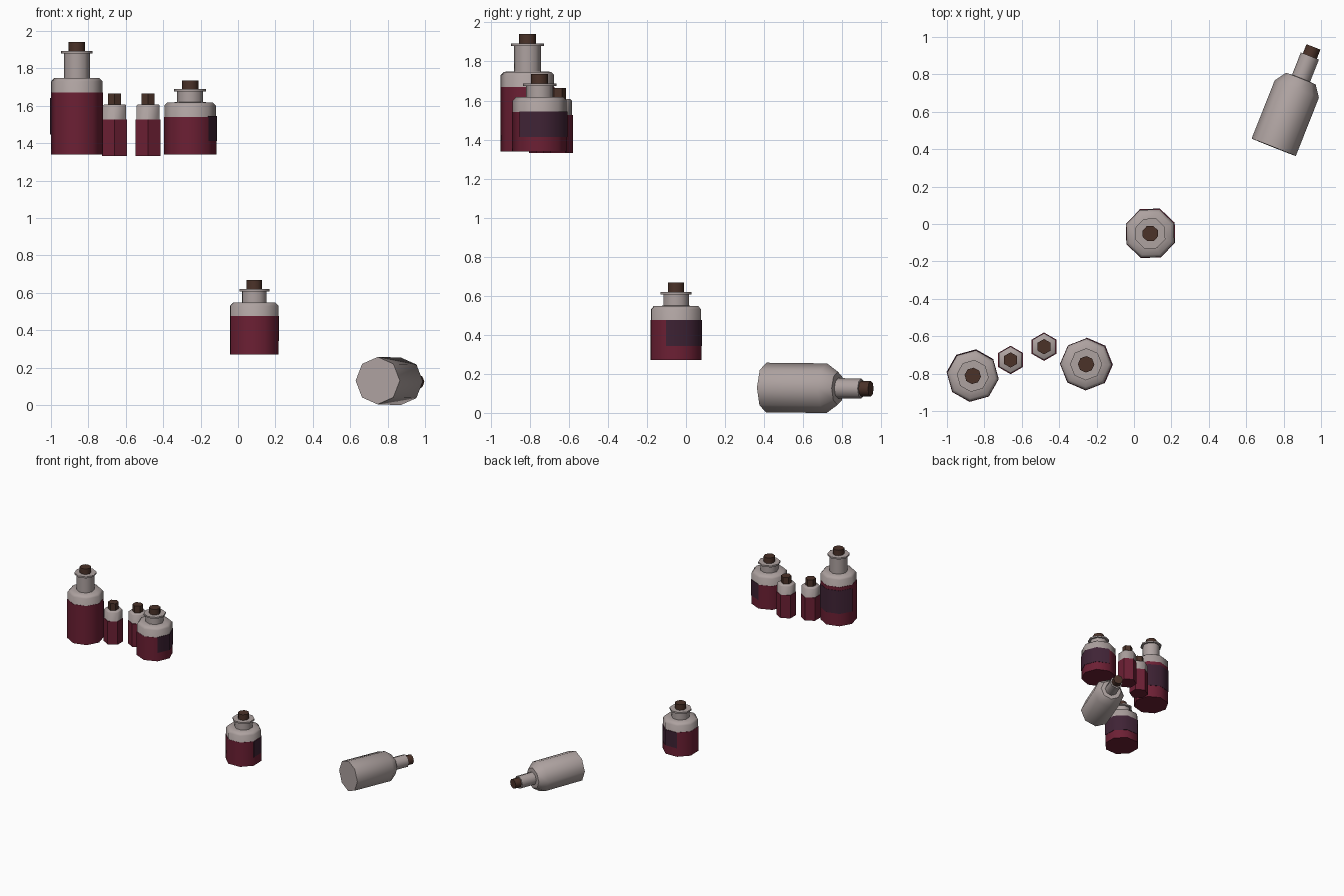
import bpy, bmesh, math
from mathutils import Matrix, Vector

if "Cube" in bpy.data.objects:
    bpy.data.objects.remove(bpy.data.objects["Cube"])


def material(name, rgb):
    m = bpy.data.materials.new(name)
    m.diffuse_color = (*rgb, 1)
    m.use_nodes = True
    m.node_tree.nodes["Principled BSDF"].inputs["Base Color"].default_value = m.diffuse_color
    return m


GLASS = material("pale glass", (0.42, 0.36, 0.35))
LIQUID = material("dark red liquid", (0.15, 0.014, 0.034))
LABEL = material("purple label", (0.05, 0.017, 0.036))
CORK = material("brown cork", (0.07, 0.032, 0.022))


def finish(bm, name, mat, matrix):
    bmesh.ops.recalc_face_normals(bm, faces=bm.faces)
    me = bpy.data.meshes.new(name)
    bm.to_mesh(me)
    bm.free()
    me.materials.append(mat)
    ob = bpy.data.objects.new(name, me)
    bpy.context.collection.objects.link(ob)
    ob.matrix_world = matrix
    # octagon sides are smooth, hexagon sides and rims stay sharp
    bpy.ops.object.select_all(action='DESELECT')
    ob.select_set(True)
    bpy.context.view_layer.objects.active = ob
    bpy.ops.object.shade_smooth_by_angle(angle=math.radians(50))
    return ob


def lathe(name, mat, profile, n, matrix):
    """Capped n-sided turned solid from (radius, height) points."""
    bm = bmesh.new()
    rings = [[bm.verts.new((r * math.cos(2 * math.pi * i / n),
                            r * math.sin(2 * math.pi * i / n), z))
              for i in range(n)] for r, z in profile]
    for a, b in zip(rings, rings[1:]):
        for i in range(n):
            j = (i + 1) % n
            bm.faces.new((a[i], a[j], b[j], b[i]))
    bm.faces.new(rings[0][::-1])
    bm.faces.new(rings[-1])
    return finish(bm, name, mat, matrix)


def label(name, r, z0, z1, first, matrix):
    """Thin plate wrapped round three of the eight sides."""
    bm = bmesh.new()
    layers = []
    for rr in (r, r + 0.004):
        for z in (z0, z1):
            layers.append([bm.verts.new((rr * math.cos(math.pi / 4 * (first + i)),
                                         rr * math.sin(math.pi / 4 * (first + i)), z))
                           for i in range(4)])
    loop = [layers[0], layers[1], layers[3], layers[2]]
    for k in range(4):
        a, b = loop[k], loop[(k + 1) % 4]
        for i in range(3):
            bm.faces.new((a[i], a[i + 1], b[i + 1], b[i]))
    for i in (0, 3):
        bm.faces.new([l[i] for l in loop])
    return finish(bm, name, LABEL, matrix)


def place(x, y, z, deg):
    return Matrix.Translation((x, y, z)) @ Matrix.Rotation(math.radians(deg), 4, 'Z')


# Round bottles: position, rotation, liquid, side, neck top, cork top, first label side
round_bottles = [
    ("tall_bottle", (-0.862, -0.812, 1.34), -7, 0.33, 0.39, 0.54, 0.60, 1),
    ("shelf_bottle", (-0.256, -0.75, 1.34), -1, 0.20, 0.26, 0.335, 0.395, -1),
    ("middle_bottle", (0.087, -0.051, 0.27), -22.5 + 1.5, 0.205, 0.26, 0.337, 0.397, 0),
]
for name, pos, rot, liq, side, neck, top, first in round_bottles:
    m = place(*pos, rot)
    body = side + 0.017
    lathe(name + "_glass", GLASS,
          [(0.125, 0.004), (0.138, 0.01), (0.138, side), (0.122, body), (0.07, body + 0.002),
           (0.07, neck), (0.086, neck), (0.086, neck + 0.013), (0.06, neck + 0.013)], 8, m)
    lathe(name + "_liquid", LIQUID, [(0.14, 0), (0.14, liq)], 8, m)
    lathe(name + "_cork", CORK, [(0.044, neck), (0.044, top)], 8, m)
    label(name + "_label", 0.139, 0.26 * body, 0.74 * body, first, m)

# Small six-sided vials
for name, x, y in (("left_vial", -0.66, -0.727), ("right_vial", -0.481, -0.656)):
    m = place(x, y, 1.332, 30)
    lathe(name + "_glass", GLASS,
          [(0.072, 0.004), (0.072, 0.268), (0.064, 0.275)], 6, m)
    lathe(name + "_liquid", LIQUID, [(0.076, 0), (0.076, 0.195)], 6, m)
    lathe(name + "_cork", CORK, [(0.041, 0.27), (0.041, 0.332)], 6, m)

# Empty bottle lying on its side, neck towards the back
axis = Vector((0.21, 0.53, -0.006)).normalized()
side_dir = Vector((0, 0, 1)).cross(axis).normalized()
up = axis.cross(side_dir)
m = Matrix((side_dir, up, axis)).transposed().to_4x4()
m.translation = (0.747, 0.41, 0.13)
lathe("lying_bottle_glass", GLASS,
      [(0.127, 0), (0.127, 0.335), (0.085, 0.395), (0.052, 0.397), (0.052, 0.525)], 8, m)
lathe("lying_bottle_cork", CORK, [(0.04, 0.51), (0.04, 0.577)], 8, m)
